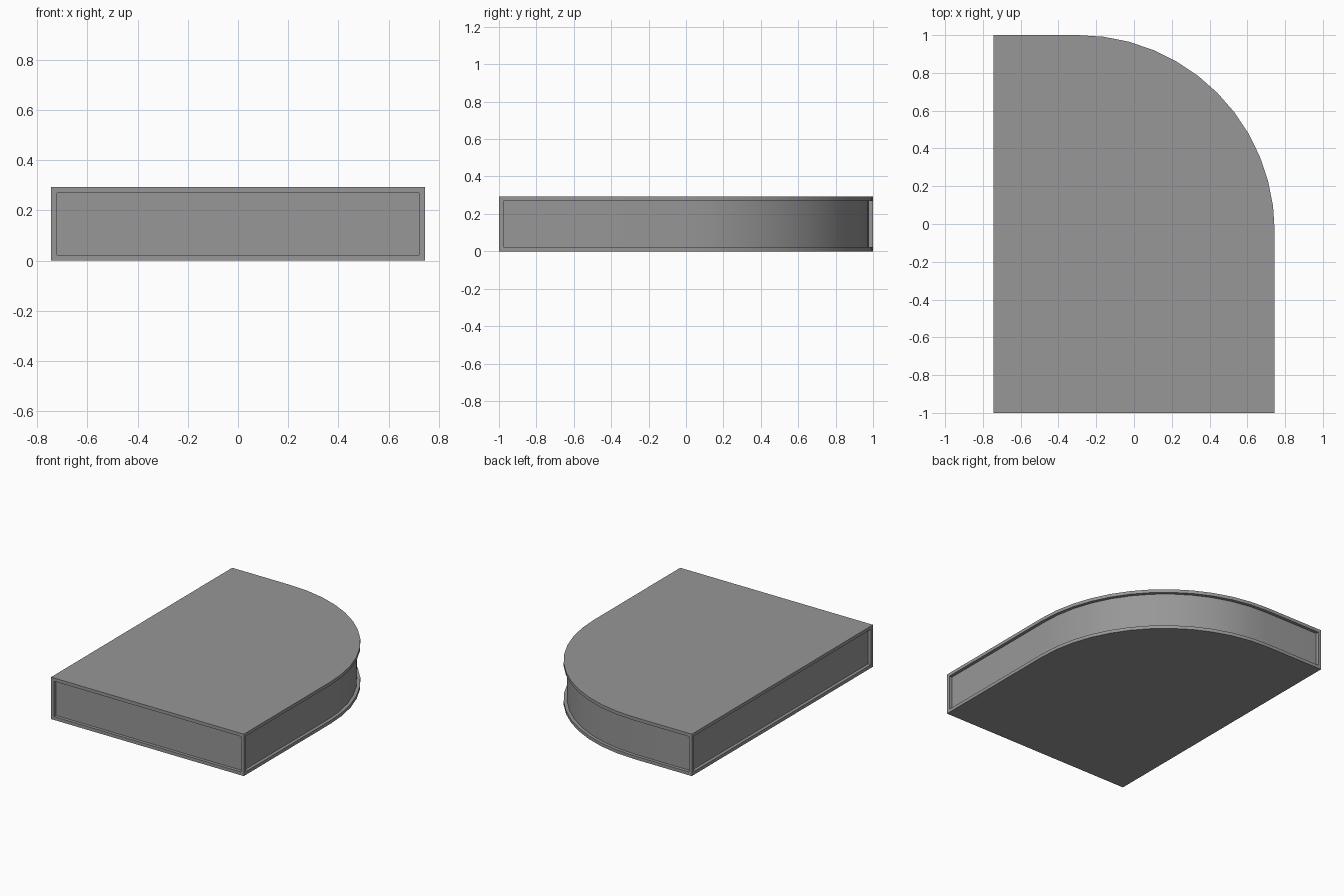
import bpy, bmesh
from math import cos, sin, radians

if "Cube" in bpy.data.objects:
    bpy.data.objects.remove(bpy.data.objects["Cube"])

HALF_X, HEIGHT = 0.745, 0.293
RADIUS, SEGMENTS = 1.04, 12
BORDER, DEPTH = 0.023, 0.022

# Plan outline: rectangle with one large rounded corner (back right)
cx, cy = HALF_X - RADIUS, 1 - RADIUS
outline = [(-HALF_X, -1), (HALF_X, -1)]
for i in range(SEGMENTS + 1):
    a = radians(90 * i / SEGMENTS)
    outline.append((cx + RADIUS * cos(a), cy + RADIUS * sin(a)))
outline.append((-HALF_X, 1))

# Slab body
bm = bmesh.new()
low = [bm.verts.new((x, y, 0)) for x, y in outline]
high = [bm.verts.new((x, y, HEIGHT)) for x, y in outline]
n = len(outline)
bm.faces.new(reversed(low))
bm.faces.new(high)
sides = [bm.faces.new((low[i], low[(i + 1) % n], high[(i + 1) % n], high[i]))
         for i in range(n)]
bm.normal_update()

# Framed recess on the front, on the left, and one wrapping right side, curve and back
for region in ([sides[0]], [sides[-1]], sides[1:-1]):
    bmesh.ops.inset_region(bm, faces=region, thickness=BORDER, depth=0,
                           use_boundary=True, use_even_offset=True)
    bm.normal_update()
    bmesh.ops.inset_region(bm, faces=region, thickness=0, depth=-DEPTH,
                           use_boundary=True, use_even_offset=True)
    bm.normal_update()

mesh = bpy.data.meshes.new("rounded_slab")
bm.to_mesh(mesh)
bm.free()
slab = bpy.data.objects.new("rounded_slab", mesh)
bpy.context.collection.objects.link(slab)

# Dark grey finish
dark = bpy.data.materials.new("dark_grey")
dark.diffuse_color = (0.31, 0.31, 0.31, 1)
dark.use_nodes = True
dark.node_tree.nodes["Principled BSDF"].inputs["Base Color"].default_value = dark.diffuse_color
mesh.materials.append(dark)

# Smooth the curve, keep frame edges sharp
bpy.context.view_layer.objects.active = slab
slab.select_set(True)
bpy.ops.object.shade_smooth_by_angle(angle=radians(30))
